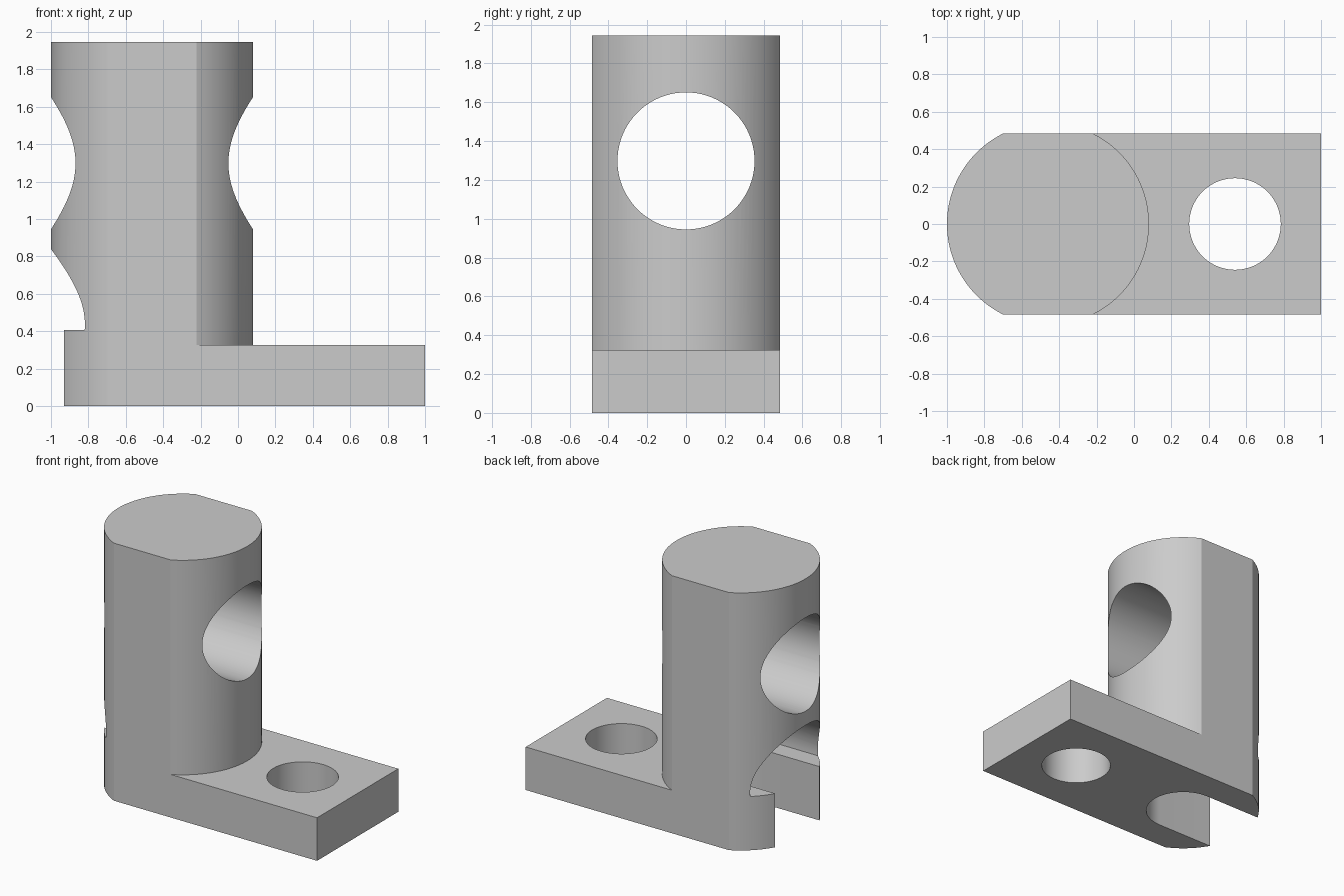
import bpy, bmesh
from math import cos, sin, pi, radians, asin
from mathutils import Matrix, Vector

if "Cube" in bpy.data.objects:
    bpy.data.objects.remove(bpy.data.objects["Cube"], do_unlink=True)

AXIS, RADIUS, HALF, HEIGHT = -0.46, 0.54, 0.485, 1.945
PLATE, FLOOR = 0.325, 0.406

steel = bpy.data.materials.new("plain grey")
steel.diffuse_color = (0.6, 0.6, 0.6, 1)
steel.use_nodes = True
steel.node_tree.nodes["Principled BSDF"].inputs["Base Color"].default_value = (0.6, 0.6, 0.6, 1)


def finish(bm, name):
    bmesh.ops.recalc_face_normals(bm, faces=bm.faces[:])
    mesh = bpy.data.meshes.new(name)
    bm.to_mesh(mesh)
    bm.free()
    mesh.materials.append(steel)
    obj = bpy.data.objects.new(name, mesh)
    bpy.context.collection.objects.link(obj)
    return obj


def arc(cx, r, a0, a1, n):
    return [(cx + r * cos(a0 + (a1 - a0) * i / n), r * sin(a0 + (a1 - a0) * i / n)) for i in range(n + 1)]


def prism(name, profile, z0, z1):
    bm = bmesh.new()
    base = bm.faces.new([bm.verts.new((x, y, z0)) for x, y in profile])
    top = bmesh.ops.extrude_face_region(bm, geom=[base])["geom"]
    bmesh.ops.translate(bm, vec=(0, 0, z1 - z0), verts=[v for v in top if isinstance(v, bmesh.types.BMVert)])
    return finish(bm, name)


def combine(body, tool, operation):
    mod = body.modifiers.new(tool.name, 'BOOLEAN')
    mod.operation, mod.solver, mod.object = operation, 'EXACT', tool
    bpy.context.view_layer.objects.active = body
    bpy.ops.object.modifier_apply(modifier=mod.name)
    bpy.data.objects.remove(tool, do_unlink=True)


# Round post with two flattened sides
a = asin(HALF / RADIUS)
post = prism("post_bracket", arc(AXIS, RADIUS, -a, a, 48) + arc(AXIS, RADIUS, pi - a, pi + a, 48), 0, HEIGHT)

# Foot plate joined to the post
plate = prism("foot_plate", [(AXIS, -HALF), (1, -HALF), (1, HALF), (AXIS, HALF)], 0, PLATE)
combine(post, plate, 'UNION')

# Bolt hole through the plate
combine(post, prism("bolt_hole", arc(0.54, 0.245, 0, 2 * pi, 64)[:-1], -0.2, 0.6), 'DIFFERENCE')

# Cross hole through the post
bm = bmesh.new()
bmesh.ops.create_cone(bm, cap_ends=True, segments=80, radius1=0.353, radius2=0.353, depth=2,
                      matrix=Matrix.Translation((AXIS, 0, 1.298)) @ Matrix.Rotation(pi / 2, 4, 'Y'))
combine(post, finish(bm, "cross_hole"), 'DIFFERENCE')

# Round-ended slot open to the side
slot = arc(AXIS, 0.265, -pi / 2, pi / 2, 32) + [(-1.3, 0.265), (-1.3, -0.265)]
combine(post, prism("slot", slot, -0.2, FLOOR + 0.05), 'DIFFERENCE')

# Domed pocket above the slot, with a flat floor
bm = bmesh.new()
bmesh.ops.create_uvsphere(bm, u_segments=64, v_segments=32, radius=0.405, matrix=Matrix.Rotation(pi / 2, 4, 'Y'))
for v in bm.verts:
    if v.co.x < -0.001:
        v.co.x -= 0.8
bmesh.ops.translate(bm, vec=(AXIS, 0, 0.435), verts=bm.verts[:])
cut = bmesh.ops.bisect_plane(bm, geom=bm.verts[:] + bm.edges[:] + bm.faces[:], plane_co=Vector((0, 0, FLOOR)),
                             plane_no=Vector((0, 0, 1)), clear_inner=True)
bmesh.ops.holes_fill(bm, edges=[e for e in bm.edges if e.is_boundary])
combine(post, finish(bm, "pocket"), 'DIFFERENCE')

# Smooth curved walls, crisp edges
bpy.ops.object.select_all(action='DESELECT')
post.select_set(True)
bpy.context.view_layer.objects.active = post
bpy.ops.object.shade_smooth_by_angle(angle=radians(25))
